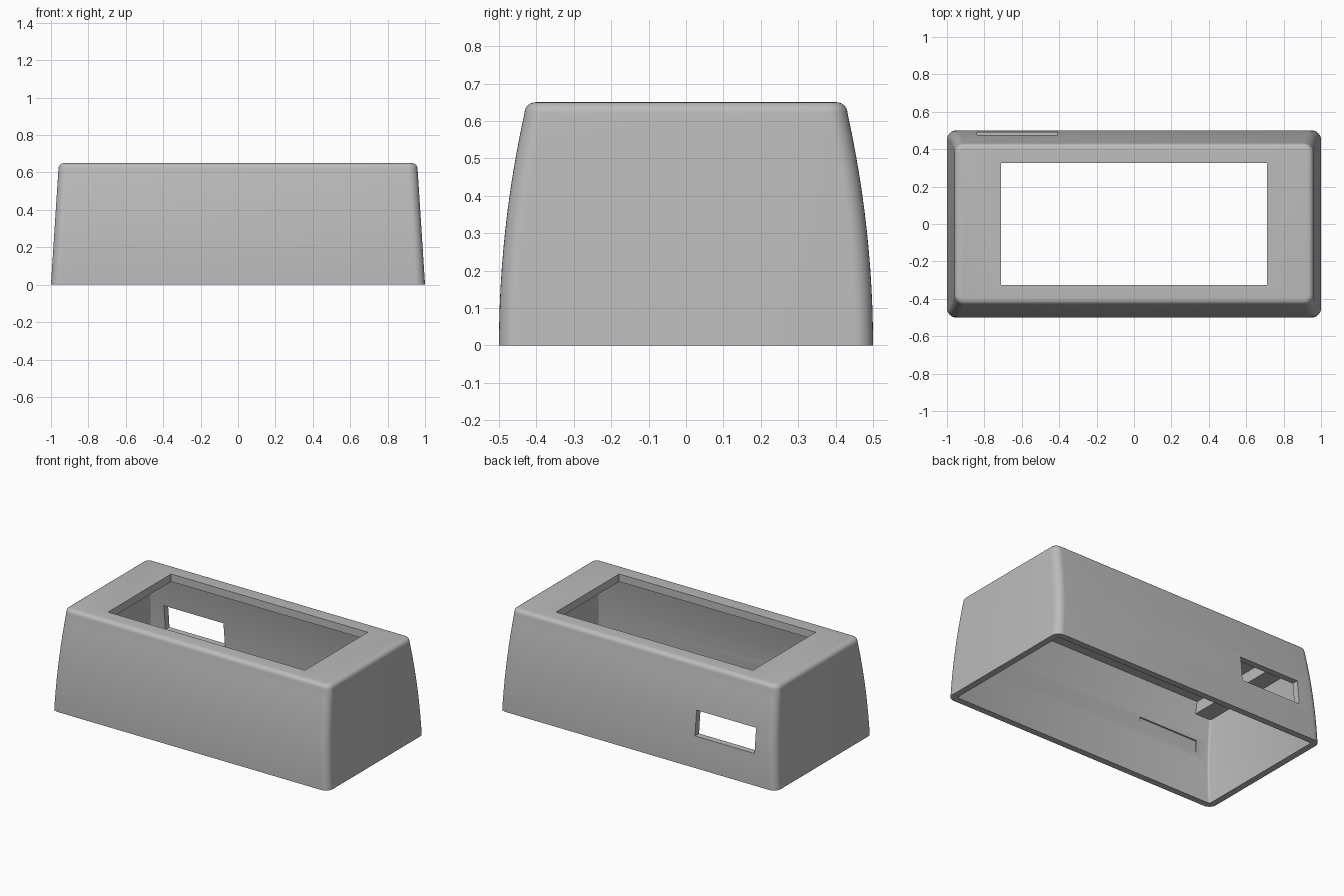
import bpy, bmesh, math

HEIGHT, FILLET, WALL = 0.65, 0.03, 0.042
SHOULDER = HEIGHT - FILLET

cube = bpy.data.objects.get("Cube")
if cube:
    bpy.data.objects.remove(cube, do_unlink=True)

grey = bpy.data.materials.new("light_grey_plastic")
grey.use_nodes = True
grey.diffuse_color = (0.5, 0.5, 0.5, 1)
grey.node_tree.nodes["Principled BSDF"].inputs["Base Color"].default_value = (0.5, 0.5, 0.5, 1)


def half_size(z):
    """Half width and half depth of the outside wall at height z."""
    t = max(z, 0) / SHOULDER
    return 1 - 0.04 * t, 0.5 - 0.068 * t * t


def rounded_rectangle(hx, hy, r, steps):
    points = []
    for corner, (sx, sy) in enumerate([(1, 1), (-1, 1), (-1, -1), (1, -1)]):
        for i in range(steps + 1):
            a = math.pi / 2 * (corner + i / steps)
            points.append((sx * (hx - r) + r * math.cos(a), sy * (hy - r) + r * math.sin(a)))
    return points


def finish(name, bm):
    bmesh.ops.recalc_face_normals(bm, faces=bm.faces)
    mesh = bpy.data.meshes.new(name)
    bm.to_mesh(mesh)
    bm.free()
    mesh.materials.append(grey)
    obj = bpy.data.objects.new(name, mesh)
    bpy.context.collection.objects.link(obj)
    return obj


def loft(name, sections, steps):
    """Closed solid through rounded rectangles given as (z, hx, hy, r)."""
    bm = bmesh.new()
    rings = [[bm.verts.new((x, y, z)) for x, y in rounded_rectangle(hx, hy, r, steps)]
             for z, hx, hy, r in sections]
    for low, high in zip(rings, rings[1:]):
        for i in range(len(low)):
            j = (i + 1) % len(low)
            bm.faces.new((low[i], low[j], high[j], high[i]))
    bm.faces.new(rings[0][::-1])
    bm.faces.new(rings[-1])
    return finish(name, bm)


def box(name, low, high):
    bm = bmesh.new()
    bmesh.ops.create_cube(bm, size=1)
    for v in bm.verts:
        v.co = [(a + b) / 2 + c * (b - a) for a, b, c in zip(low, high, v.co)]
    return finish(name, bm)


def cut(target, cutter):
    mod = target.modifiers.new("cut", "BOOLEAN")
    mod.operation, mod.solver, mod.object = "DIFFERENCE", "EXACT", cutter
    bpy.context.view_layer.objects.active = target
    bpy.ops.object.modifier_apply(modifier=mod.name)
    bpy.data.objects.remove(cutter, do_unlink=True)


# Outer body: bowed long sides, tapered ends, rounded top edge
sections = [(SHOULDER * i / 12, *half_size(SHOULDER * i / 12), 0.05) for i in range(13)]
top_x, top_y = half_size(SHOULDER)
for i in range(1, 7):
    a = math.pi / 2 * i / 6
    inset = FILLET * (1 - math.cos(a))
    sections.append((SHOULDER + FILLET * math.sin(a), top_x - inset, top_y - inset, 0.05 - inset))
case = loft("case_shell", sections, 8)

# Hollow interior, open at the bottom
cavity = []
for i in range(-1, 13):
    z = 0.6 * i / 12
    hx, hy = half_size(z)
    cavity.append((z, hx - WALL, hy - WALL, 0.012))
cut(case, loft("cavity_cutter", cavity, 3))

# Display window in the top
cut(case, box("window_cutter", (-0.71, -0.325, 0.5), (0.71, 0.325, 0.8)))

# Connector slot through the back, just grazing the inside of the front
cut(case, box("slot_cutter", (-0.84, -0.443, 0.205), (-0.41, 0.7, 0.367)))

# Thickened ceiling at one end
end_block = box("end_block", (-0.94, -0.42, 0.525), (-0.81, 0.42, 0.62))

# Smooth curved walls with sharp openings
bpy.ops.object.select_all(action="DESELECT")
case.select_set(True)
bpy.context.view_layer.objects.active = case
bpy.ops.object.shade_smooth_by_angle(angle=math.radians(30))
